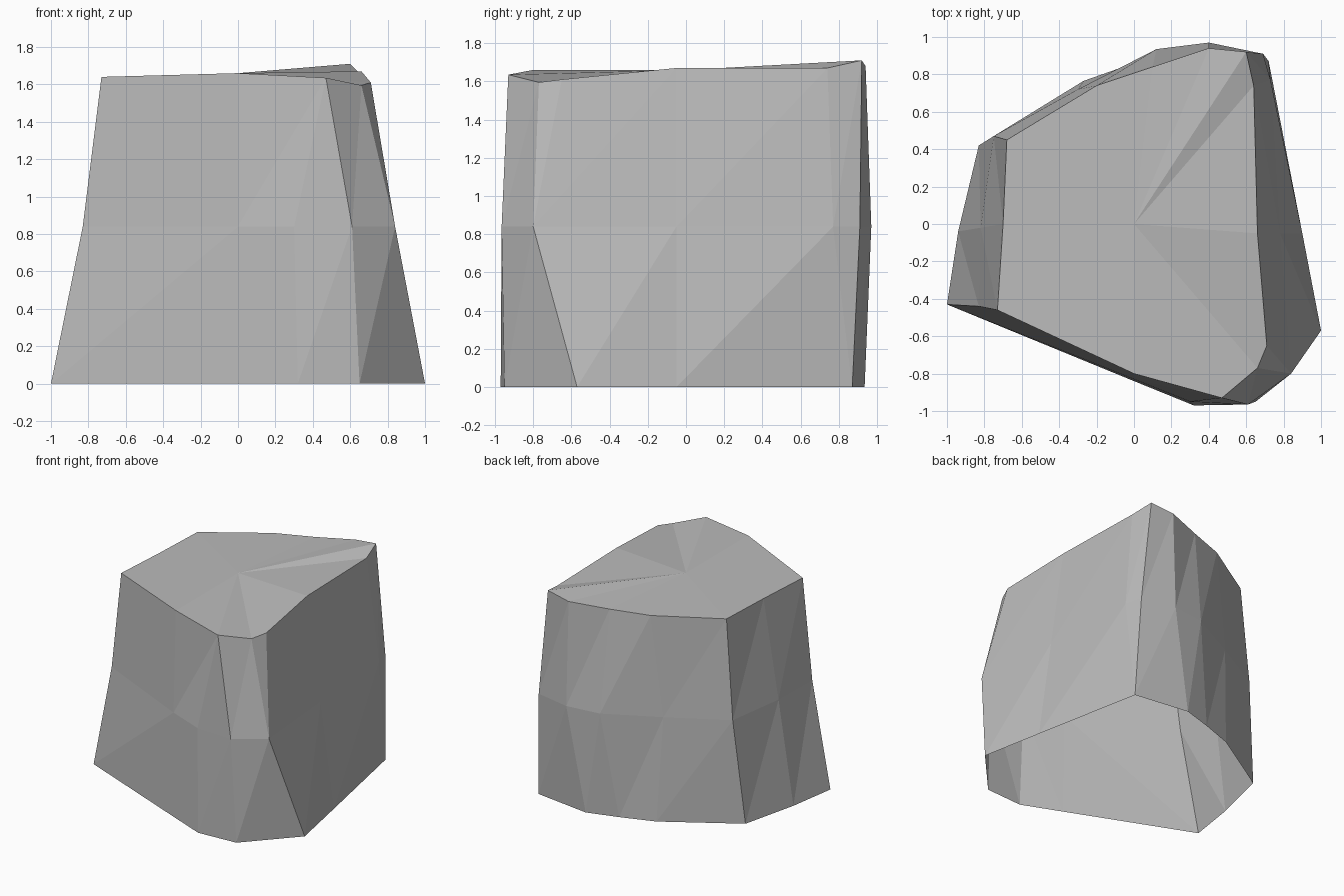
import bpy
import bmesh

default_cube = bpy.data.objects.get("Cube")
if default_cube:
    bpy.data.objects.remove(default_cube, do_unlink=True)

WAIST_HEIGHT = 0.84

# Vertical ridges around the boulder: foot (x, y), waist (x, y), rim (x, y, z)
ridges = {
    "left_front": ((-1, -.43), (-.83, -.44), (-.73, -.46, 1.64)),
    "front_middle": ((0, -.84), (0, -.83), (0, -.8, 1.66)),
    "front_fold": ((.32, -.97), (.3, -.95), (.47, -.93, 1.635)),
    "chamfer_start": ((.65, -.95), (.61, -.965), (.47, -.93, 1.635)),
    "chamfer_middle": ((1, -.57), (.84, -.8), (.66, -.77, 1.595)),
    "chamfer_end": ((1, -.57), (.84, -.8), (.71, -.65, 1.61)),
    "side_middle": ((.9, -.05), (.78, -.05), (.66, -.05, 1.67)),
    "side_fold": ((.72, .87), (.73, .77), (.64, .74, 1.67)),
    "back_corner": ((.72, .87), (.69, .91), (.6, .92, 1.71)),
    "back_peak": ((.25, .935), (.4, .97), (.4, .94, 1.68)),
    "back_bulge": ((0, .86), (.12, .935), (.1, .84, 1.66)),
    "back_middle": ((-.27, .765), (-.3, .72), (-.2, .74, 1.65)),
    "left_back": ((-.83, .42), (-.75, .47), (-.68, .45, 1.64)),
    "left_middle": ((-.94, -.04), (-.82, -.02), (-.7, 0, 1.64)),
}


def make_material(name, colour):
    material = bpy.data.materials.new(name)
    material.use_nodes = True
    material.diffuse_color = colour
    shader = next(n for n in material.node_tree.nodes if n.type == "BSDF_PRINCIPLED")
    shader.inputs["Base Color"].default_value = colour
    shader.inputs["Roughness"].default_value = 0.9
    return material


def add_ring(bm, points):
    return [bm.verts.new(point) for point in points]


def bridge_rings(bm, lower, upper):
    count = len(lower)
    for i in range(count):
        j = (i + 1) % count
        bm.faces.new((lower[i], lower[j], upper[j]))
        bm.faces.new((lower[i], upper[j], upper[i]))


# Boulder: faceted walls in two bands, a flat crown and an open underside
bm = bmesh.new()
columns = list(ridges.values())
foot = add_ring(bm, [(*c[0], 0) for c in columns])
waist = add_ring(bm, [(*c[1], WAIST_HEIGHT) for c in columns])
rim = add_ring(bm, [c[2] for c in columns])
bridge_rings(bm, foot, waist)
bridge_rings(bm, waist, rim)

# Crown: facets fanned from a middle point
crown = bm.verts.new((0, 0, 1.66))
for start, end in zip(rim, rim[1:] + rim[:1]):
    bm.faces.new((start, end, crown))

# Join ridges that meet in one point
bmesh.ops.remove_doubles(bm, verts=bm.verts[:], dist=0.001)
bmesh.ops.dissolve_degenerate(bm, edges=bm.edges[:], dist=0.001)
bmesh.ops.recalc_face_normals(bm, faces=bm.faces[:])

mesh = bpy.data.meshes.new("boulder")
bm.to_mesh(mesh)
bm.free()
mesh.materials.append(make_material("stone grey", (0.5, 0.5, 0.5, 1)))
boulder = bpy.data.objects.new("boulder", mesh)
bpy.context.collection.objects.link(boulder)
